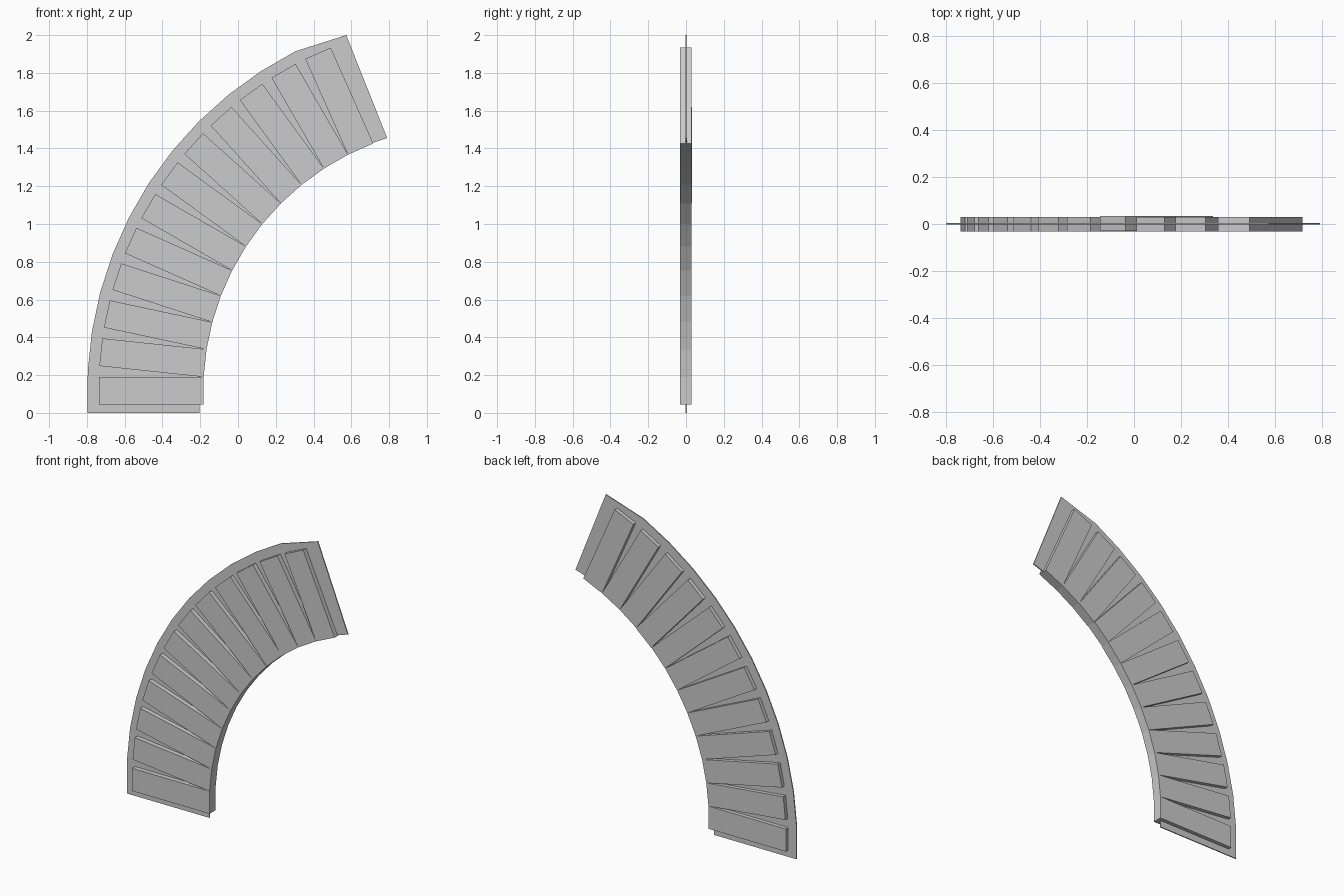
import bpy
import math

if "Cube" in bpy.data.objects:
    bpy.data.objects.remove(bpy.data.objects["Cube"])

CX, CZ = 1.219, 0.117      # centre of the curve
STEP = 6                   # degrees between blocks
COUNT = 12
R_IN, R_OUT, HALF_W = 1.401, 1.956, 0.0735


def polar(radius, degrees, along=0.0):
    """Point on the arc, optionally shifted along the tangent."""
    a = math.radians(degrees)
    return (CX - radius * math.cos(a) + along * math.sin(a),
            CZ + radius * math.sin(a) + along * math.cos(a))


def extrude_profile(name, points, y0, y1):
    """Prism from an (x, z) outline between two y values."""
    n = len(points)
    verts = [(x, y0, z) for x, z in points] + [(x, y1, z) for x, z in points]
    faces = [tuple(range(n)), tuple(reversed(range(n, 2 * n)))]
    faces += [(i, i + n, (i + 1) % n + n, (i + 1) % n) for i in range(n)]
    mesh = bpy.data.meshes.new(name)
    mesh.from_pydata(verts, [], faces)
    mesh.update()
    obj = bpy.data.objects.new(name, mesh)
    bpy.context.collection.objects.link(obj)
    # consistent outward normals
    import bmesh
    bm = bmesh.new()
    bm.from_mesh(mesh)
    bmesh.ops.recalc_face_normals(bm, faces=bm.faces)
    bm.to_mesh(mesh)
    bm.free()
    return obj


# thin curved backing plate
angles = [3 + STEP * i for i in range(COUNT - 1)]
inner = [(-0.205, 0.0)] + [polar(1.422, a) for a in angles] + [(0.79, 1.455)]
outer = [(-0.797, 0.0)] + [polar(2.017, a) for a in angles] + [(0.573, 2.0)]
extrude_profile("curved_plate", inner + outer[::-1], -0.002, 0.005)

# row of rectangular blocks fanned along the arc
for i in range(COUNT):
    a = i * STEP
    outline = [polar(R_IN, a, -HALF_W), polar(R_IN, a, HALF_W),
               polar(R_OUT, a, HALF_W), polar(R_OUT, a, -HALF_W)]
    shift = 0.003 if i == 8 else 0.0   # one block sits slightly further back
    extrude_profile(f"block_{i + 1:02d}", outline, -0.032 + shift, 0.030 + shift)
